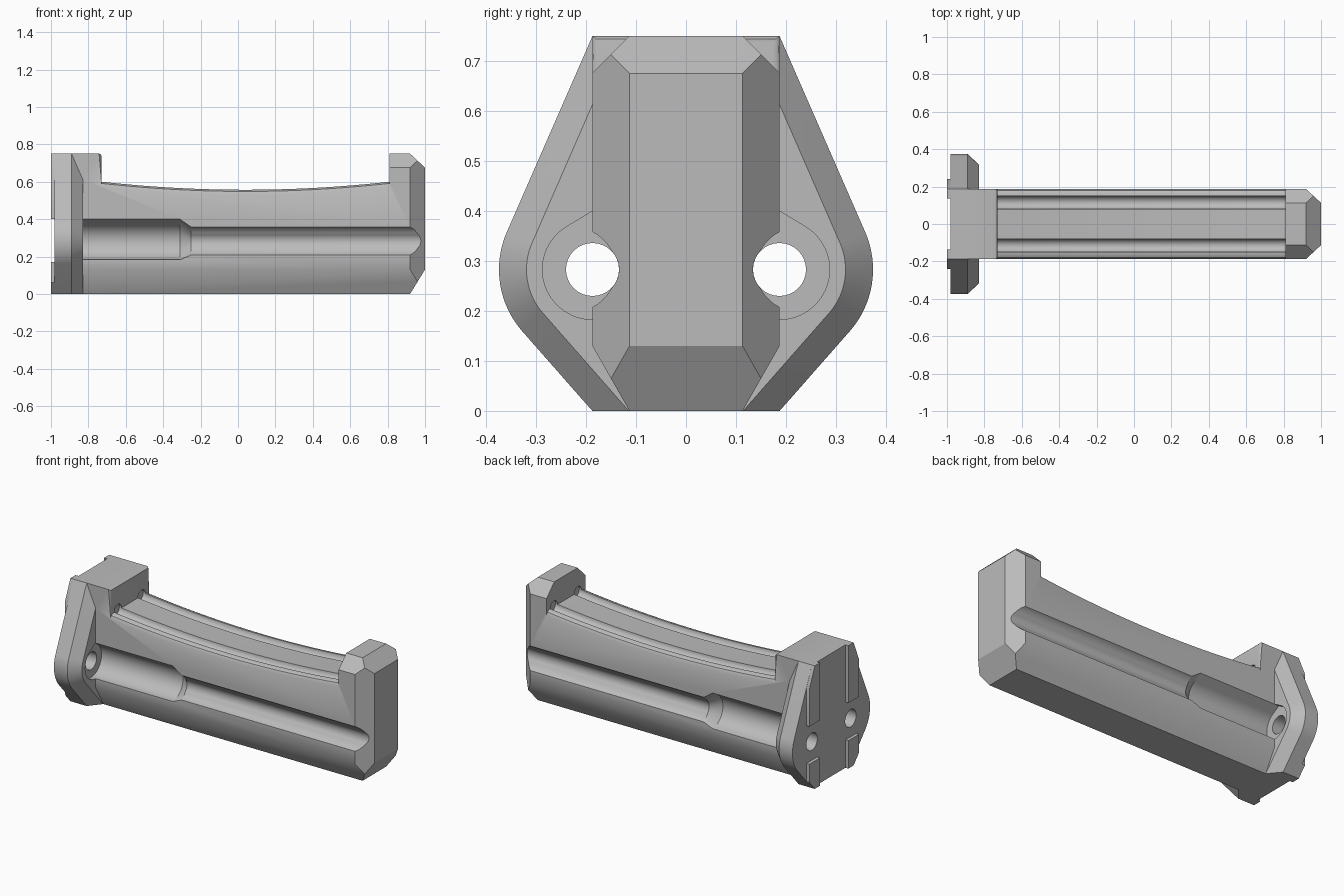
import bpy, bmesh, math
from mathutils import Vector

if "Cube" in bpy.data.objects:
    bpy.data.objects.remove(bpy.data.objects["Cube"])

W = 0.187                     # half width of the body
CZ = 0.283                    # height of the side channels and bolt holes
grey = bpy.data.materials.new("plain grey")
grey.diffuse_color = (0.5, 0.5, 0.5, 1)
grey.use_nodes = True
grey.node_tree.nodes["Principled BSDF"].inputs["Base Color"].default_value = grey.diffuse_color


def loft(name, rings):
    """Closed solid skinned through rings of equal point count."""
    bm = bmesh.new()
    vs = [[bm.verts.new(p) for p in ring] for ring in rings]
    n = len(rings[0])
    for a, b in zip(vs, vs[1:]):
        for i in range(n):
            bm.faces.new((a[i], a[(i + 1) % n], b[(i + 1) % n], b[i]))
    bm.faces.new(vs[0])
    bm.faces.new(vs[-1])
    bmesh.ops.recalc_face_normals(bm, faces=bm.faces)
    me = bpy.data.meshes.new(name)
    bm.to_mesh(me)
    bm.free()
    me.materials.append(grey)
    ob = bpy.data.objects.new(name, me)
    bpy.context.collection.objects.link(ob)
    return ob


def at_x(x, yz):
    return [(x, y, z) for y, z in yz]


def boolean(target, other, op):
    m = target.modifiers.new(op, 'BOOLEAN')
    m.operation, m.object, m.solver = op, other, 'EXACT'
    bpy.context.view_layer.objects.active = target
    bpy.ops.object.modifier_apply(modifier=m.name)
    bpy.data.objects.remove(other)


def saddle(x):
    return 0.557 + 0.043 * ((x - 0.04) / 0.77) ** 2


# Body: side profile with the curved saddle between the two posts
X0, X1, N = -0.73, 0.81, 32
xs = [X0 + (X1 - X0) * i / N for i in range(N + 1)]
profile = [(-0.98, 0), (-0.98, 0.75), (X0, 0.75)]
profile += [(x, saddle(x)) for x in xs]
profile += [(X1, 0.75), (0.92, 0.75), (1, 0.675), (1, 0.13), (0.92, 0)]
body = loft("body", [[(x, y, z) for x, z in profile] for y in (-W, W)])

bm = bmesh.new()
bm.from_mesh(body.data)
# Chamfers along the bottom edges and the upright edges of the end post
for s in (-1, 1):
    for co, no in (((0, s * W, 0.13), (0, s * 0.13, -0.074)),
                   ((0.92, s * W, 0), (0.074, s * 0.08, 0))):
        r = bmesh.ops.bisect_plane(bm, geom=bm.verts[:] + bm.edges[:] + bm.faces[:],
                                   dist=1e-5, plane_co=co, plane_no=Vector(no).normalized(),
                                   clear_outer=True)
        cut = [e for e in r['geom_cut'] if isinstance(e, bmesh.types.BMEdge)]
        bmesh.ops.holes_fill(bm, edges=cut, sides=0)
# Small rounding on the inner edges of the tall post
edges = [e for e in bm.edges if all(abs(v.co.x - X0) < 1e-4 and v.co.z > 0.59 for v in e.verts)
         and not all(v.co.z < 0.61 for v in e.verts)]
bmesh.ops.bevel(bm, geom=edges, offset=0.013, segments=3, profile=0.5, affect='EDGES')
bmesh.ops.recalc_face_normals(bm, faces=bm.faces)
bm.to_mesh(body.data)
bm.free()

# Flange: teardrop-sided plate with a chamfered inner rim
A0, A1 = math.radians(23.6), math.radians(-41.3)


def flange_ring(x, r, top, bottom):
    half = [top]
    for i in range(17):
        a = A0 + (A1 - A0) * i / 16
        half.append((W + r * math.cos(a), CZ + r * math.sin(a)))
    half.append(bottom)
    return at_x(x, half + [(-y, z) for y, z in reversed(half)])


outer = (0.187, (W, 0.75), (W, 0))
flange = loft("flange", [flange_ring(-0.98, *outer), flange_ring(-0.89, *outer),
                         flange_ring(-0.83, 0.132, (W, 0.613), (0.114, 0))])
boolean(body, flange, 'UNION')


# Channel cross-sections: wide teardrop and narrow groove with flared lips
def channel(x, s, wide):
    pts = []
    for i in range(72):
        a = math.radians(i * 5)
        if wide:
            d, lim = abs(a - math.pi / 2), math.radians(31)
            r = 0.1 / math.cos(lim - d) if d < lim else 0.1
        else:
            f = max(0, 1 - abs(math.acos(abs(math.sin(a)) * 0.99999)) / math.radians(50))
            r = 0.053 + 0.022 * f ** 1.5
        pts.append((s * (W + r * math.cos(a)), CZ + r * math.sin(a)))
    return at_x(x, pts)


def circle(y, z, r, n=32):
    return [(y + r * math.cos(2 * math.pi * i / n), z + r * math.sin(2 * math.pi * i / n))
            for i in range(n)]


for s in (-1, 1):
    # Side channel, stepping from wide to narrow
    boolean(body, loft("channel_cutter", [channel(-0.86, s, True), channel(-0.31, s, True),
                                          channel(-0.25, s, False), channel(1.1, s, False)]),
            'DIFFERENCE')
    # Bolt hole through the flange
    hole = circle(s * W, CZ, 0.053)
    boolean(body, loft("hole_cutter", [at_x(-1.1, hole), at_x(-0.8, hole)]), 'DIFFERENCE')
    # Round groove along the saddle, running slightly into both posts
    path = [X0 - 0.015] + xs[1:-1] + [X1 + 0.015]
    boolean(body, loft("groove_cutter", [at_x(x, circle(s * 0.115, saddle(x), 0.035, 24))
                                         for x in path]), 'DIFFERENCE')
    # Softened outer edge of the saddle
    rings = []
    for x in xs:
        z = saddle(x)
        rings.append(at_x(x, [(s * 0.158, z + 0.002), (s * 0.178, z - 0.009),
                              (s * 0.189, z - 0.03), (s * 0.21, z - 0.03),
                              (s * 0.21, z + 0.01), (s * 0.158, z + 0.01)]))
    boolean(body, loft("edge_cutter", rings), 'DIFFERENCE')
    # Chamfered top corners of the end post
    tri = [(s * 0.113, 0.75), (s * 0.187, 0.676), (s * 0.25, 0.676), (s * 0.25, 0.8),
           (s * 0.113, 0.8)]
    boolean(body, loft("corner_cutter", [at_x(0.75, tri), at_x(1.1, tri)]), 'DIFFERENCE')

# Raised keys on the back of the flange
parts = [body]
for s, side in ((-1, "front"), (1, "rear")):
    for name, yz in (("upper", [(.137, .4), (.24, .4), (.24, .625), (W, .75), (.137, .75)]),
                     ("lower", [(.137, 0), (W, 0), (.24, .06), (.24, .17), (.137, .17)])):
        pts = [(s * y, z) for y, z in yz]
        parts.append(loft(f"{name}_{side}_key", [at_x(-1, pts), at_x(-0.98, pts)]))

for ob in parts:
    bpy.ops.object.select_all(action='DESELECT')
    ob.select_set(True)
    bpy.context.view_layer.objects.active = ob
    bpy.ops.object.shade_smooth_by_angle(angle=math.radians(30))
